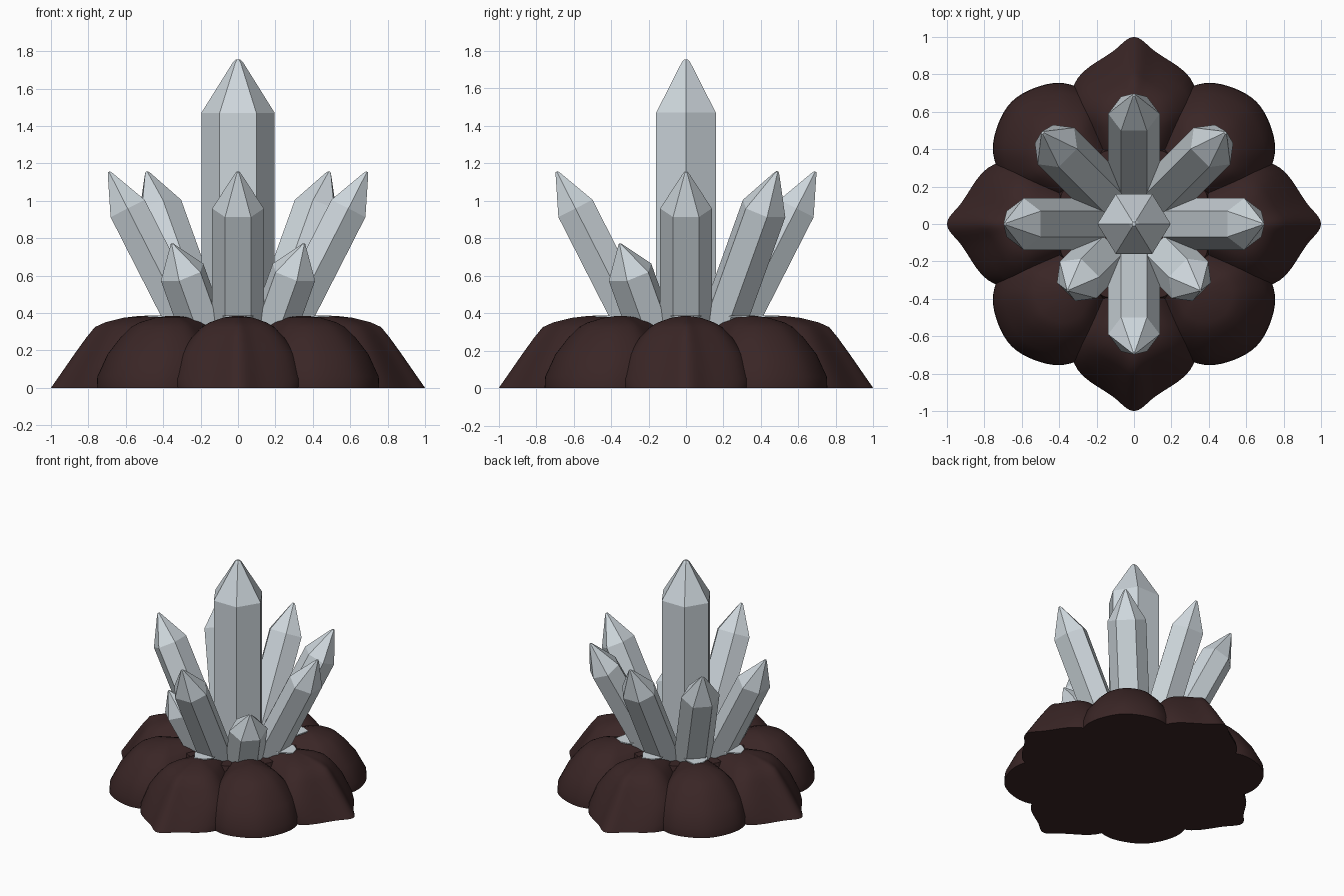
import bpy, bmesh, math
from mathutils import Vector, Matrix

if "Cube" in bpy.data.objects:
    bpy.data.objects.remove(bpy.data.objects["Cube"])


def material(name, rgb):
    m = bpy.data.materials.new(name)
    m.diffuse_color = (*rgb, 1)
    m.use_nodes = True
    m.node_tree.nodes["Principled BSDF"].inputs["Base Color"].default_value = m.diffuse_color
    return m


ROCK = material("dark brown rock", (0.042, 0.019, 0.019))
ICE = material("pale crystal", (0.62, 0.68, 0.72))


def add_object(name, bm, mat, smooth=None):
    bmesh.ops.recalc_face_normals(bm, faces=bm.faces)
    me = bpy.data.meshes.new(name)
    bm.to_mesh(me)
    bm.free()
    me.materials.append(mat)
    ob = bpy.data.objects.new(name, me)
    bpy.context.collection.objects.link(ob)
    if smooth:
        bpy.ops.object.select_all(action='DESELECT')
        ob.select_set(True)
        bpy.context.view_layer.objects.active = ob
        bpy.ops.object.shade_smooth_by_angle(angle=math.radians(smooth))
    return ob


def loft(bm, rings):
    loops = [[bm.verts.new(p) for p in ring] for ring in rings]
    n = len(loops[0])
    for a, b in zip(loops, loops[1:]):
        for i in range(n):
            j = (i + 1) % n
            bm.faces.new((a[i], a[j], b[j], b[i]))
    bm.faces.new(loops[0][::-1])
    bm.faces.new(loops[-1])


def spline(pts, steps):
    # closed Catmull-Rom curve through the points
    pts = [Vector(p) for p in pts]
    out, n = [], len(pts)
    for i in range(n):
        a, b, c, d = (pts[(i + k) % n] for k in (-1, 0, 1, 2))
        for s in range(steps):
            t = s / steps
            out.append(0.5 * (2 * b + (c - a) * t + (2 * a - 5 * b + 4 * c - d) * t * t
                              + (3 * b - a - 3 * c + d) * t ** 3))
    return out


# Rock lobes: (radial, sideways) half outlines, mirrored
POINTED = [(1.0, 0), (0.92, 0.12), (0.78, 0.31), (0.58, 0.345), (0.32, 0.2), (0.14, 0)]
BLUNT = [(0.925, 0), (0.875, 0.17), (0.77, 0.285), (0.58, 0.335), (0.32, 0.2), (0.14, 0)]
# z, outer radial scale, sideways scale, inner radial scale
POINTED_RINGS = [(0, 1, .97, 1), (.05, .93, 1, 1), (.18, .75, .88, 1), (.27, .62, .70, .98),
                 (.325, .53, .55, .9), (.35, .42, .43, .75), (.375, .22, .23, .4), (.385, .05, .05, .1)]
BLUNT_RINGS = [(0, 1, 1, 1), (.06, .99, 1, 1), (.18, .84, .88, 1), (.27, .67, .70, .98),
               (.325, .54, .55, .9), (.35, .43, .43, .75), (.375, .22, .23, .4), (.385, .05, .05, .1)]
CENTRE = 0.5


def lobe(name, half, rings, angle):
    outline = half + [(r, -t) for r, t in half[-2:0:-1]]
    curve = spline(outline, 5)
    rot = Matrix.Rotation(angle, 3, 'Z')
    bm = bmesh.new()
    loft(bm, [[rot @ Vector((CENTRE + (p.x - CENTRE) * (ko if p.x > CENTRE else ki), p.y * kt, z))
               for p in curve] for z, ko, kt, ki in rings])
    add_object(name, bm, ROCK, 50)


for i in range(8):
    if i % 2:
        lobe(f"rock_lobe_{i}", BLUNT, BLUNT_RINGS, i * math.pi / 4)
    else:
        lobe(f"rock_lobe_{i}", POINTED, POINTED_RINGS, i * math.pi / 4)

# Rock core closing the middle
bm = bmesh.new()
loft(bm, [[(r * math.cos(k * math.pi / 8), r * math.sin(k * math.pi / 8), z) for k in range(16)]
          for r, z in ((0.5, 0), (0.42, 0.33))])
add_object("rock_core", bm, ROCK)


# Six-sided crystals with a blunt pointed tip; local +x is the lean direction
def crystal(name, rx, ry, length, point, mat4):
    bm = bmesh.new()
    rings = []
    for z, k in ((0, 1), (length - point, 1), (length - 0.015, 0.14), (length, 0.06)):
        rings.append([mat4 @ Vector((k * rx * math.cos(a), k * ry * math.sin(a), z))
                      for a in (math.radians(30 + 60 * s) for s in range(6))])
    loft(bm, rings)
    add_object(name, bm, ICE)


crystal("centre_crystal", 0.184, 0.196, 1.555, 0.285,
        Matrix.Translation((0, 0, 0.2)) @ Matrix.Rotation(math.pi / 2, 4, 'Z'))

TILT = math.radians(27)
for i in range(8):
    short = i in (5, 7)
    r, z = (0.5, 0.77) if short else (0.69, 1.155)
    length = (z - 0.2) / math.cos(TILT)
    m = (Matrix.Rotation(i * math.pi / 4, 4, 'Z')
         @ Matrix.Translation((r - length * math.sin(TILT), 0, 0.2))
         @ Matrix.Rotation(TILT, 4, 'Y'))
    crystal(f"outer_crystal_{i}", 0.118, 0.138, length, 0.22 if not short else 0.17, m)

# Thin pale crust on the rock beneath the tall leaning crystals
for i in (0, 1, 2, 3, 4, 6):
    rot = Matrix.Rotation(i * math.pi / 4, 3, 'Z')
    shape = [(0.3, -0.09), (0.42, -0.08), (0.5, -0.03), (0.48, 0.04), (0.43, 0.08), (0.3, 0.09)]
    bm = bmesh.new()
    loft(bm, [[rot @ Vector((x, y, z)) for x, y in shape] for z in (0.379, 0.387)])
    add_object(f"crystal_crust_{i}", bm, ICE)
